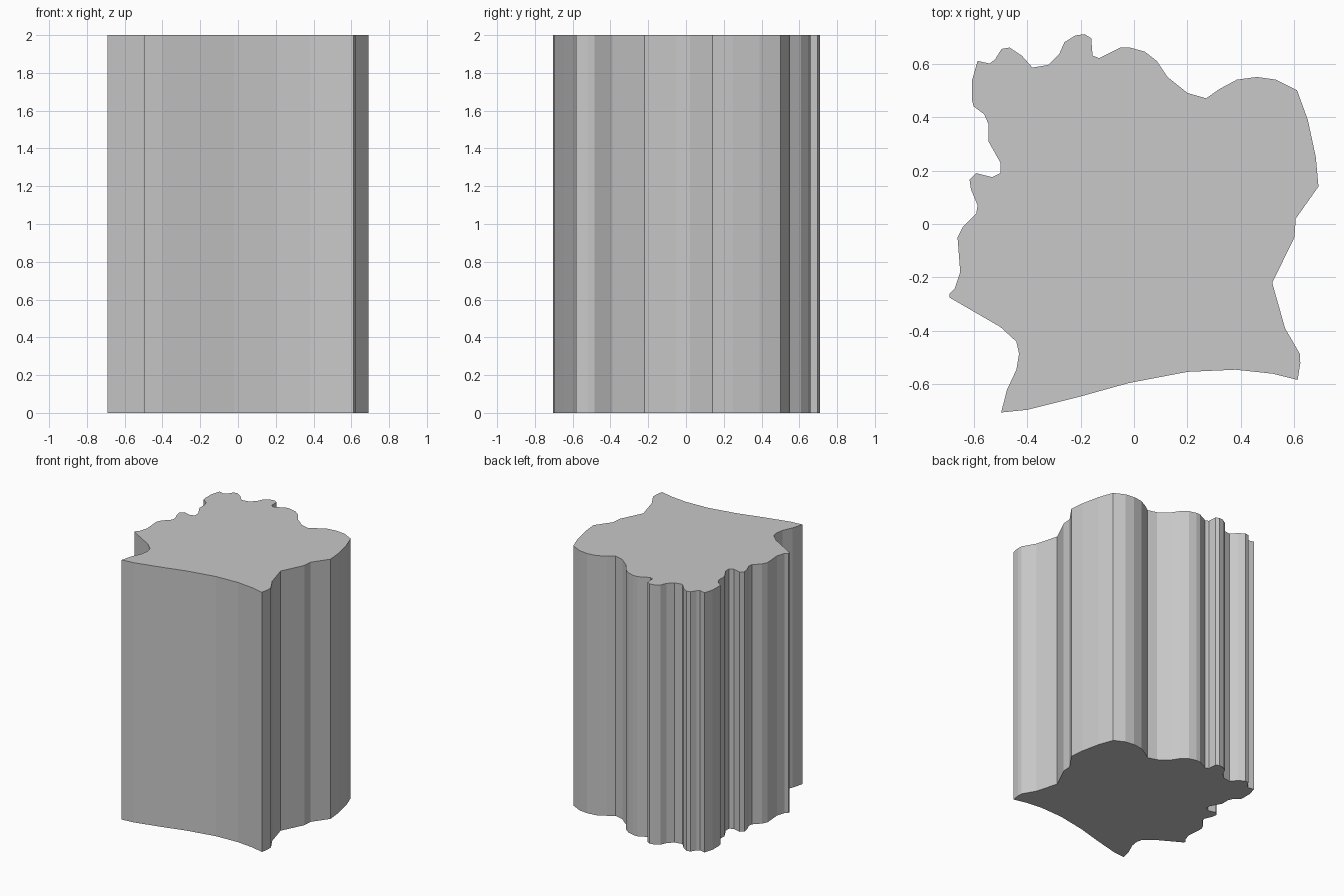
import bpy
import bmesh

HEIGHT = 2.0

# Remove the default cube
default_cube = bpy.data.objects.get("Cube")
if default_cube:
    bpy.data.objects.remove(default_cube, do_unlink=True)


def make_material(name, colour):
    """Create one flat material."""
    material = bpy.data.materials.new(name)
    material.use_nodes = True
    material.diffuse_color = colour
    shader = next(n for n in material.node_tree.nodes if n.type == 'BSDF_PRINCIPLED')
    shader.inputs["Base Color"].default_value = colour
    return material


def extrude_outline(name, outline, height, material):
    """Raise a closed outline from the ground into a flat-sided prism."""
    bm = bmesh.new()
    base_verts = [bm.verts.new((x, y, 0)) for x, y in outline]
    base_face = bm.faces.new(base_verts)
    raised = bmesh.ops.extrude_face_region(bm, geom=[base_face], use_keep_orig=True)
    top_verts = [item for item in raised["geom"] if isinstance(item, bmesh.types.BMVert)]
    bmesh.ops.translate(bm, verts=top_verts, vec=(0, 0, height))
    bmesh.ops.recalc_face_normals(bm, faces=bm.faces[:])

    mesh = bpy.data.meshes.new(name)
    bm.to_mesh(mesh)
    bm.free()
    mesh.materials.append(material)
    mesh.shade_flat()
    prism = bpy.data.objects.new(name, mesh)
    bpy.context.scene.collection.objects.link(prism)
    return prism


# Front edge: one long shallow sweep
front_edge = [
    (-.497, -.705), (-.4, -.695), (-.2, -.645), (-.02, -.595),
    (.2, -.553), (.38, -.545), (.52, -.56), (.612, -.583),
]

# Left-hand (+x) edge: a notch, then a rounded shoulder
left_edge = [
    (.622, -.52), (.62, -.485), (.565, -.39), (.517, -.22), (.6, -.05),
    (.605, .02), (.69, .14), (.68, .25), (.65, .39), (.61, .5),
]

# Back edge: a broad dip followed by three lobes
back_edge = [
    (.53, .54), (.46, .55), (.385, .54), (.32, .505), (.27, .47),
    (.2, .49), (.125, .55), (.085, .61), (.04, .645), (-.015, .66),
    (-.05, .66), (-.13, .62), (-.155, .63), (-.16, .695), (-.185, .71),
    (-.22, .705), (-.26, .68), (-.28, .635), (-.32, .595), (-.38, .585),
    (-.42, .63), (-.465, .66), (-.495, .655), (-.52, .615), (-.54, .6),
    (-.585, .61),
]

# Right-hand (-x) edge: small ragged coves and a pointed spur
right_edge = [
    (-.605, .54), (-.605, .46), (-.6, .44), (-.56, .41), (-.545, .375),
    (-.545, .31), (-.5, .23), (-.5, .19), (-.53, .175), (-.59, .19),
    (-.615, .165), (-.61, .13), (-.585, .07), (-.59, .04), (-.64, -.01),
    (-.66, -.05), (-.65, -.18), (-.67, -.24), (-.69, -.26), (-.69, -.275),
    (-.5, -.385), (-.44, -.44), (-.43, -.485), (-.44, -.545), (-.475, -.62),
]

# Solid body
grey = make_material("light grey", (.58, .58, .58, 1))
extrude_outline("irregular_block", front_edge + left_edge + back_edge + right_edge,
                HEIGHT, grey)
